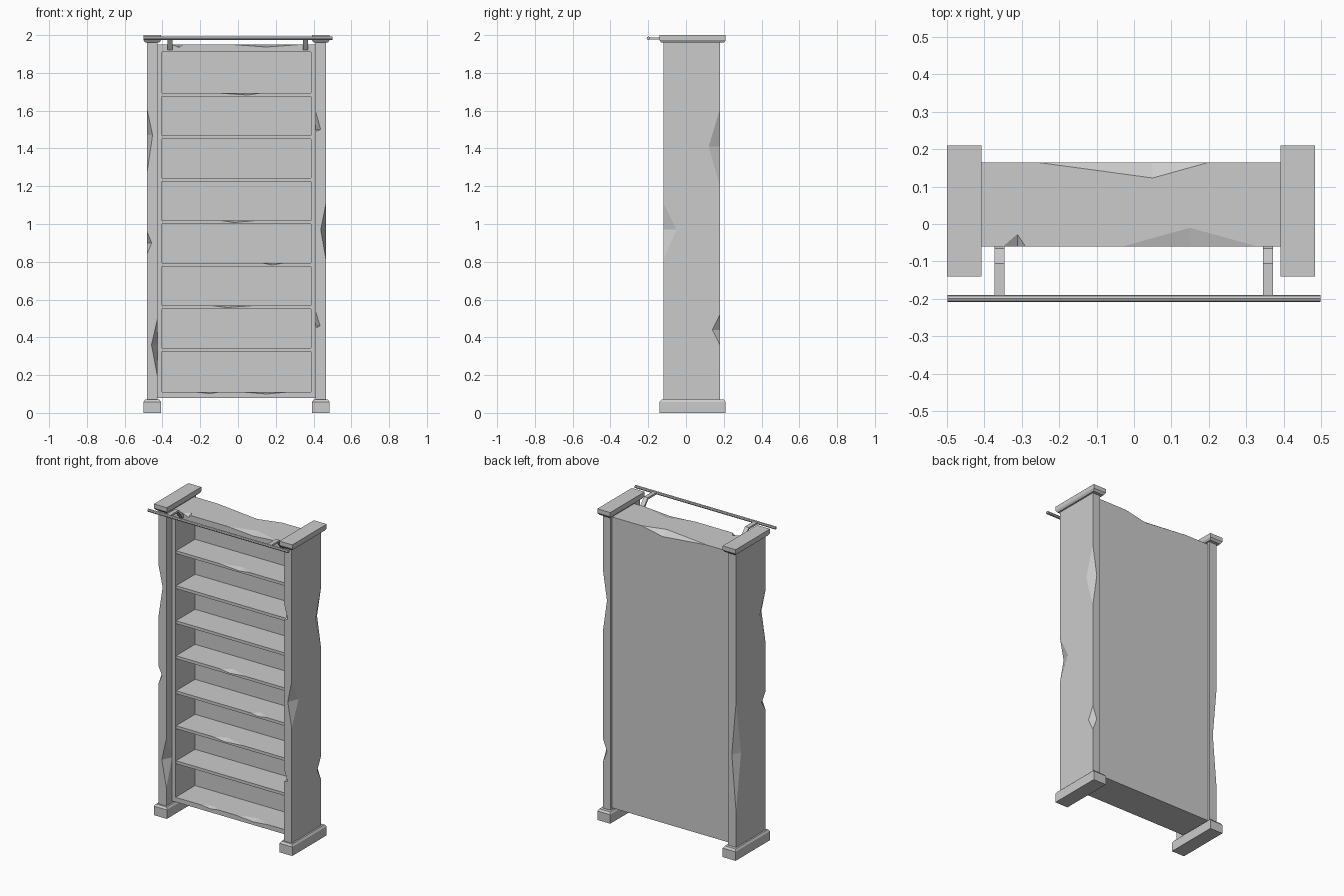
import bpy, bmesh
from mathutils import Vector

if "Cube" in bpy.data.objects:
    bpy.data.objects.remove(bpy.data.objects["Cube"])

CX = -0.008  # mirror axis of the bookcase


def finish(name, bm):
    bmesh.ops.recalc_face_normals(bm, faces=bm.faces)
    me = bpy.data.meshes.new(name)
    bm.to_mesh(me)
    bm.free()
    ob = bpy.data.objects.new(name, me)
    bpy.context.collection.objects.link(ob)
    return ob


def hull(name, points):
    bm = bmesh.new()
    for p in points:
        bm.verts.new(p)
    bmesh.ops.convex_hull(bm, input=bm.verts)
    bmesh.ops.dissolve_limit(bm, angle_limit=0.001, verts=bm.verts, edges=bm.edges)
    return finish(name, bm)


def rect(x, y, z):
    return [(a, b, z) for a in x for b in y]


def box(name, x, y, z):
    return hull(name, rect(x, y, z[0]) + rect(x, y, z[1]))


def cut(ob, cutter):
    cutter.hide_render = True
    mod = ob.modifiers.new("cut", 'BOOLEAN')
    mod.operation, mod.solver, mod.object = 'DIFFERENCE', 'EXACT', cutter
    bpy.context.view_layer.objects.active = ob
    bpy.ops.object.modifier_apply(modifier=mod.name)
    bpy.data.objects.remove(cutter)


def chip(ob, a, b, t, f, s):
    """Knock a wedge out of the edge a-b; deepest at t, reaching f and s on the two faces."""
    a, b = Vector(a), Vector(b)
    e = a.lerp(b, t)
    F, S = e + Vector(f), e + Vector(s)
    m = (F + S) / 2
    cut(ob, hull("chip_cutter", [m + (a - m) * 1.3, m + (b - m) * 1.3,
                                 F + (F - S) * 0.5, S + (S - F) * 0.5]))


# Side posts with feet and caps
YF, YB, HW = -0.12, 0.18, 0.028
posts = {}
for side, sx in (("left", -1), ("right", 1)):
    c = CX + sx * 0.446
    px, py = (c - HW, c + HW), (YF, YB)
    wx, wy = (c - 0.046, c + 0.046), (-0.14, 0.21)
    nx, ny = (c - 0.038, c + 0.038), (-0.13, 0.2)
    posts[side] = box(side + "_post", px, py, (0.06, 1.97))
    hull(side + "_foot", rect(wx, wy, 0) + rect(wx, wy, 0.058) + rect(nx, ny, 0.07))
    hull(side + "_cap", rect(nx, ny, 1.96) + rect(wx, wy, 1.973) + rect(wx, wy, 2.0))

# Chips on post edges: side, outer edge?, back edge?, z low, z high, z deepest, x depth, y depth
post_chips = [
    ("left", 1, 0, 1.27, 1.61, 1.47, 0.03, 0.06),
    ("left", 1, 0, 0.84, 0.96, 0.90, 0.025, 0.04),
    ("left", 0, 0, 0.19, 0.50, 0.36, 0.032, 0.06),
    ("left", 1, 1, 0.30, 1.00, 0.66, 0.03, 0.05),
    ("right", 0, 0, 1.49, 1.60, 1.50, 0.028, 0.04),
    ("right", 1, 0, 0.81, 1.11, 0.97, 0.028, 0.07),
    ("right", 0, 0, 0.45, 0.54, 0.46, 0.025, 0.04),
    ("right", 1, 1, 1.20, 1.61, 1.41, 0.03, 0.06),
    ("right", 1, 1, 0.36, 0.52, 0.44, 0.03, 0.04),
]
for side, outer, back, z0, z1, zc, dx, dy in post_chips:
    sx = -1 if side == "left" else 1
    out = sx if outer else -sx
    x = CX + sx * 0.446 + out * HW
    y = YB if back else YF
    chip(posts[side], (x, y, z0), (x, y, z1), (zc - z0) / (z1 - z0),
         (-out * dx, 0, 0), (0, -dy if back else dy, 0))


def lip_chip(ob, x0, x1, xc, y, z, dy, dz):
    chip(ob, (x0, y, z), (x1, y, z), (xc - x0) / (x1 - x0), (0, dy, 0), (0, 0, -dz))


# Open-fronted case between the posts
case = box("case", (CX - 0.42, CX + 0.42), (-0.06, 0.165), (0.08, 1.95))
cut(case, box("opening_cutter", (CX - 0.394, CX + 0.394), (-0.2, 0.138), (0.11, 1.91)))
lip_chip(case, -0.35, -0.29, -0.312, -0.06, 1.95, 0.033, 0.015)
lip_chip(case, -0.03, 0.33, 0.15, -0.06, 1.95, 0.05, 0.013)
lip_chip(case, -0.26, 0.20, 0.05, 0.165, 1.95, -0.042, 0.03)
lip_chip(case, -0.22, -0.10, -0.15, -0.06, 0.11, 0.03, 0.008)
lip_chip(case, 0.03, 0.26, 0.15, -0.06, 0.11, 0.04, 0.01)

# Shelves, some with a chipped front edge
shelf_chips = {1: (-0.14, 0.08, -0.06), 2: (0.13, 0.24, 0.18),
               3: (-0.09, 0.09, -0.02), 6: (-0.10, 0.12, 0.05)}
for i in range(7):
    z = 0.343 + i * 0.225
    shelf = box(f"shelf_{i + 1}", (CX - 0.4, CX + 0.4), (-0.055, 0.145), (z - 0.019, z))
    if i in shelf_chips:
        lip_chip(shelf, *shelf_chips[i], -0.055, z, 0.04, 0.01)

# Bent brackets carrying the ladder rail
profile = [(-0.05, 1.92), (-0.065, 1.92), (-0.108, 1.976), (-0.195, 1.976),
           (-0.195, 1.988), (-0.105, 1.988), (-0.065, 1.945), (-0.05, 1.945)]
for side, x in (("left", -0.36), ("right", 0.358)):
    bm = bmesh.new()
    face = bm.faces.new([bm.verts.new((x - 0.0135, y, z)) for y, z in profile])
    ext = bmesh.ops.extrude_face_region(bm, geom=[face])["geom"]
    bmesh.ops.translate(bm, vec=(0.027, 0, 0),
                        verts=[v for v in ext if isinstance(v, bmesh.types.BMVert)])
    finish(side + "_rail_bracket", bm)

# Ladder rail
bpy.ops.mesh.primitive_cylinder_add(vertices=8, radius=0.0095, depth=0.998,
                                    location=(0, -0.199, 1.983), rotation=(0, 1.570796, 0))
bpy.context.object.name = "ladder_rail"
